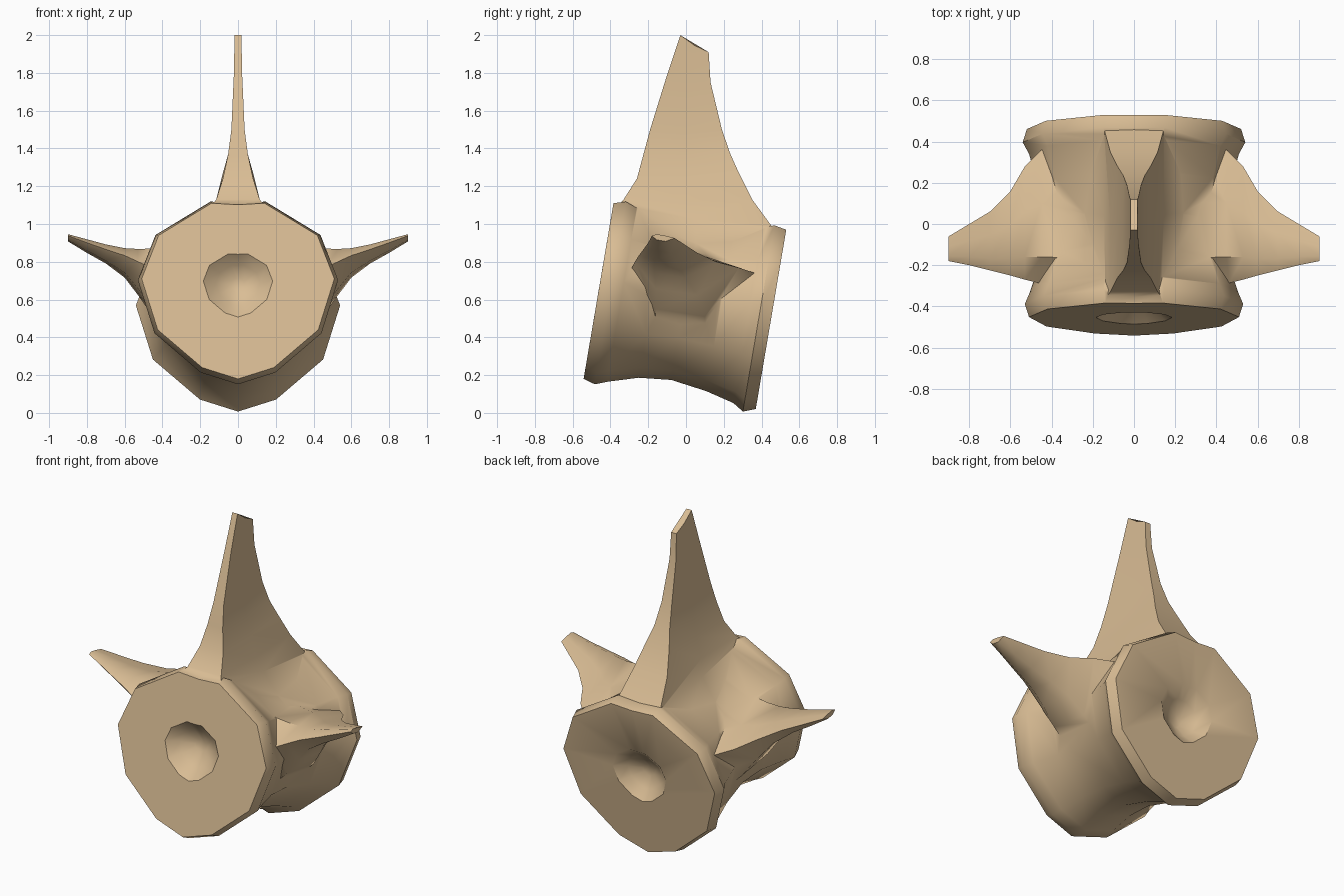
import bpy, bmesh

if "Cube" in bpy.data.objects:
    bpy.data.objects.remove(bpy.data.objects["Cube"])

bone = bpy.data.materials.new("bone tan")
bone.diffuse_color = (0.70, 0.51, 0.30, 1)
bone.use_nodes = True
bone.node_tree.nodes["Principled BSDF"].inputs["Base Color"].default_value = bone.diffuse_color


def loft(name, rings):
    """Closed solid through rings of equal point count, capped at both ends."""
    bm = bmesh.new()
    loops = [[bm.verts.new(p) for p in r] for r in rings]
    n = len(loops[0])
    for a, b in zip(loops, loops[1:]):
        for i in range(n):
            j = (i + 1) % n
            bm.faces.new((a[i], a[j], b[j], b[i]))
    bm.faces.new(loops[0])
    bm.faces.new(loops[-1])
    bmesh.ops.recalc_face_normals(bm, faces=bm.faces[:])
    me = bpy.data.meshes.new(name)
    bm.to_mesh(me)
    bm.free()
    me.materials.append(bone)
    ob = bpy.data.objects.new(name, me)
    bpy.context.collection.objects.link(ob)
    return ob


# Body: angular spool with flared rims, sheared ends and a dimple in each end
half = [(0.19, -0.405), (0.425, -0.205), (0.51, 0.065), (0.42, 0.295), (0.14, 0.465)]
outline = [(0, -0.465)] + half + [(0, 0.457)] + [(-x, z) for x, z in reversed(half)]
spool = [  # y, centre z, scale
    (-0.36, 0.675, 0.08), (-0.40, 0.675, 0.23), (-0.458, 0.675, 0.36),
    (-0.463, 0.645, 1.0), (-0.40, 0.635, 1.04), (-0.34, 0.625, 0.99),
    (-0.18, 0.60, 0.89), (-0.01, 0.572, 0.855), (0.18, 0.541, 0.916),
    (0.33, 0.517, 1.0), (0.385, 0.50, 1.06), (0.45, 0.495, 1.02),
    (0.455, 0.525, 0.36), (0.40, 0.525, 0.23), (0.36, 0.525, 0.08)]
body = loft("vertebra", [[(x * s, y + 0.17 * z * s, zc + z * s) for x, z in outline]
                         for y, zc, s in spool])

# Upper spine: blade that flares into the body
blade = [  # front z, front y, back z, back y, half width
    (2.0, -0.03, 1.91, 0.12, 0.018), (1.79, -0.10, 1.75, 0.13, 0.022),
    (1.5, -0.19, 1.5, 0.19, 0.035), (1.37, -0.225, 1.37, 0.235, 0.052),
    (1.24, -0.26, 1.27, 0.28, 0.08), (1.13, -0.33, 1.13, 0.35, 0.115),
    (1.09, -0.37, 0.98, 0.46, 0.145), (0.85, -0.33, 0.8, 0.45, 0.30)]
rings = []
for zf, yf, zb, yb, w in blade:
    ym, zm = (yf + yb) / 2, (zf + zb) / 2 - 0.01
    rings.append([(w, yf, zf), (w, ym, zm), (w, yb, zb),
                  (-w, yb, zb), (-w, ym, zm), (-w, yf, zf)])
spine = loft("upper_spine", rings)

# Side wings: thin swept plates thickening toward the body
plate = [  # x, front y, back y, front top z, back top z, thickness
    (0.90, -0.18, -0.06, 0.95, 0.93, 0.03), (0.80, -0.20, 0.0, 0.925, 0.895, 0.06),
    (0.70, -0.225, 0.06, 0.90, 0.86, 0.085), (0.60, -0.25, 0.16, 0.885, 0.82, 0.13),
    (0.53, -0.27, 0.28, 0.885, 0.80, 0.21), (0.45, -0.29, 0.36, 0.89, 0.79, 0.32),
    (0.30, -0.30, 0.38, 0.91, 0.80, 0.48)]


def wing(name, side):
    rings = []
    for x, yf, yb, zf, zb, t in plate:
        def at(u, drop):
            return (side * x, yf + (yb - yf) * u, zf + (zb - zf) * u - drop)
        rings.append([at(0, t * 0.4), at(0.2, 0), at(0.6, 0),
                      at(1, t * 0.15), at(0.6, t), at(0.2, t)])
    return loft(name, rings)


# Fuse all parts into one bone
parts = [spine, wing("wing_right", 1), wing("wing_left", -1)]
bpy.context.view_layer.objects.active = body
body.select_set(True)
for p in parts:
    m = body.modifiers.new("fuse", 'BOOLEAN')
    m.operation, m.solver, m.object = 'UNION', 'EXACT', p
    bpy.ops.object.modifier_apply(modifier=m.name)
    bpy.data.objects.remove(p)
bpy.ops.object.shade_smooth_by_angle(angle=0.7)
